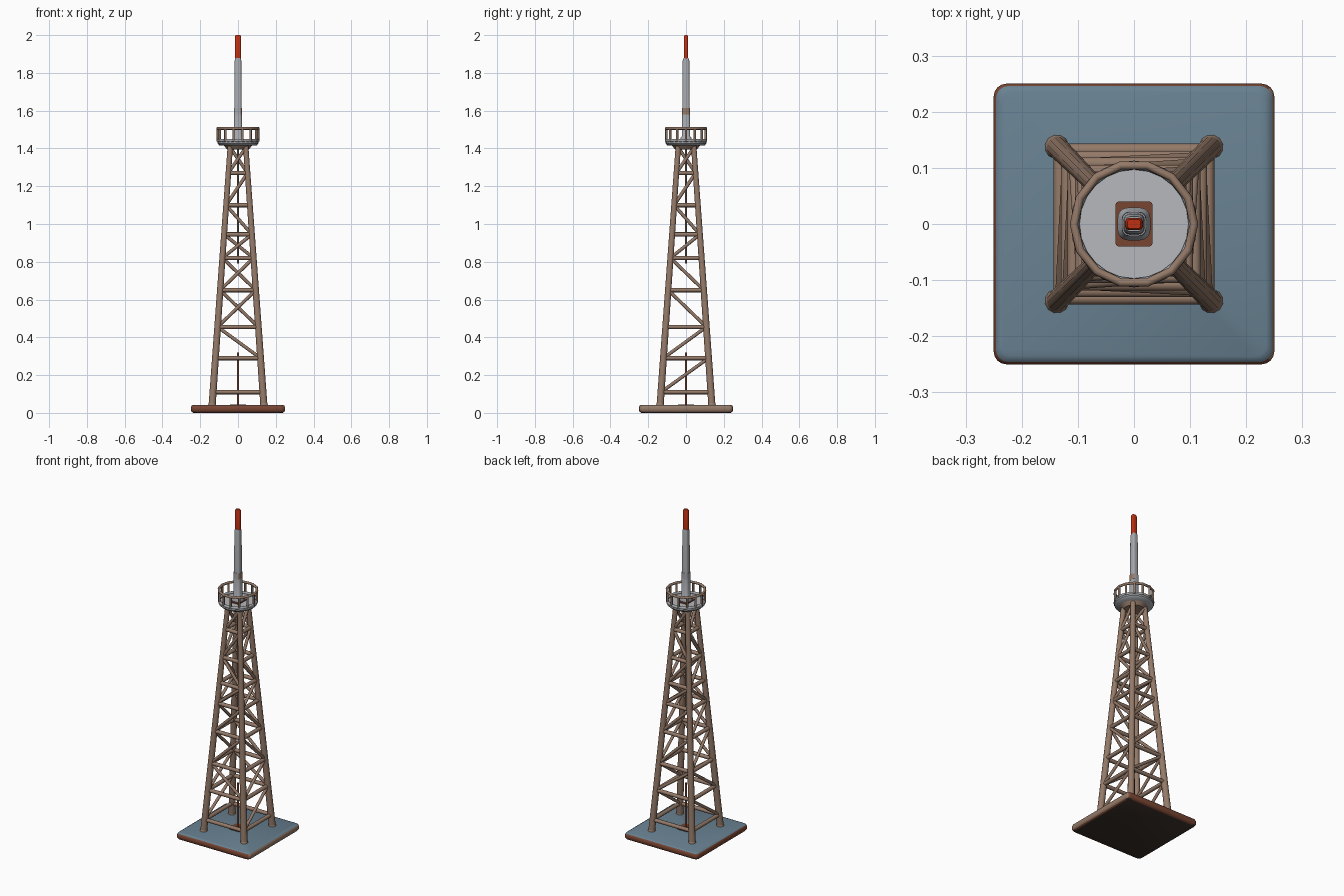
import bpy, bmesh, math
from mathutils import Vector

if "Cube" in bpy.data.objects:
    bpy.data.objects.remove(bpy.data.objects["Cube"])


def mat(name, r, g, b):
    m = bpy.data.materials.new(name)
    m.diffuse_color = (r, g, b, 1)
    m.use_nodes = True
    m.node_tree.nodes["Principled BSDF"].inputs["Base Color"].default_value = m.diffuse_color
    return m


BROWN = mat("weathered_brown", 0.30, 0.195, 0.14)
BLUE = mat("slate_blue", 0.14, 0.22, 0.285)
GREY = mat("light_grey", 0.37, 0.385, 0.41)
PALE = mat("pale_grey", 0.47, 0.48, 0.51)
RUST = mat("rust", 0.19, 0.06, 0.032)
DARK = mat("dark_brown", 0.045, 0.031, 0.023)
RED = mat("signal_red", 0.52, 0.03, 0.006)


def make(name, bm, *mats):
    me = bpy.data.meshes.new(name)
    bmesh.ops.recalc_face_normals(bm, faces=bm.faces)
    bm.to_mesh(me)
    bm.free()
    for m in mats:
        me.materials.append(m)
    ob = bpy.data.objects.new(name, me)
    bpy.context.collection.objects.link(ob)
    bpy.ops.object.select_all(action='DESELECT')
    ob.select_set(True)
    bpy.context.view_layer.objects.active = ob
    bpy.ops.object.shade_smooth_by_angle(angle=math.radians(50))
    return ob


def rod(bm, a, b, r0, r1=None, n=10):
    """Round bar between two points."""
    a, b = Vector(a), Vector(b)
    d = b - a
    res = bmesh.ops.create_cone(bm, cap_ends=True, segments=n, radius1=r0,
                                radius2=r0 if r1 is None else r1, depth=d.length)
    q = d.to_track_quat('Z', 'Y')
    for v in res['verts']:
        v.co = q @ v.co + (a + b) / 2


def ring(bm, radius, z, r, n=24, m=8):
    """Torus around the z axis."""
    rows = []
    for i in range(n):
        a = 2 * math.pi * i / n
        rows.append([bm.verts.new(((radius + r * math.cos(t)) * math.cos(a),
                                   (radius + r * math.cos(t)) * math.sin(a),
                                   z + r * math.sin(t)))
                     for t in (2 * math.pi * j / m for j in range(m))])
    for i in range(n):
        for j in range(m):
            k, l = (i + 1) % n, (j + 1) % m
            bm.faces.new((rows[i][j], rows[k][j], rows[k][l], rows[i][l]))


def loft(bm, sections, corner=0.4, n=4):
    """Rounded-rectangle tube through (z, half_x, half_y) sections."""
    loops = []
    for z, hx, hy in sections:
        r = corner * min(hx, hy)
        loop = []
        for q, (sx, sy) in enumerate(((1, 1), (-1, 1), (-1, -1), (1, -1))):
            for i in range(n + 1):
                a = math.pi / 2 * (q + i / n)
                loop.append(bm.verts.new((sx * (hx - r) + r * math.cos(a),
                                          sy * (hy - r) + r * math.sin(a), z)))
        loops.append(loop)
    c = len(loops[0])
    for p, q in zip(loops, loops[1:]):
        for i in range(c):
            j = (i + 1) % c
            bm.faces.new((p[i], p[j], q[j], q[i]))
    bm.faces.new(loops[0])
    bm.faces.new(loops[-1])


# Base plate: blue top, dark underside, brown right edge, rusty other edges
bm = bmesh.new()
loft(bm, [(0, .236, .236), (.005, .245, .245), (.014, .25, .25), (.028, .25, .25),
          (.038, .246, .246), (.043, .236, .236)], corner=0.09)
bmesh.ops.recalc_face_normals(bm, faces=bm.faces)
for f in bm.faces:
    nn = f.normal
    if nn.z > 0.6:
        f.material_index = 0
    elif nn.z < -0.9:
        f.material_index = 3
    elif nn.x > 0.6:
        f.material_index = 1
    else:
        f.material_index = 2
make("base_plate", bm, BLUE, BROWN, RUST, DARK)

# Tower legs with small feet
SIGNS = [(-1, -1), (1, -1), (1, 1), (-1, 1)]


def corner(k, z):
    h = 0.137 + (0.041 - 0.137) * (z - 0.04) / 1.37
    return Vector((SIGNS[k % 4][0] * h, SIGNS[k % 4][1] * h, z))


bm = bmesh.new()
for k in range(4):
    rod(bm, corner(k, .035), corner(k, 1.425), .0195, .0145, 12)
    rod(bm, corner(k, .038), corner(k, .052), .023, .019, 12)
make("tower_legs", bm, BROWN)

# Horizontal girts at every level
LEVELS = [.11, .29, .455, .65, .82, .945, 1.10, 1.27, 1.405]
bm = bmesh.new()
for z in LEVELS:
    for k in range(4):
        rod(bm, corner(k, z), corner(k + 1, z), .0115)
make("horizontal_girts", bm, BROWN)

# Diagonal braces per face (r rises to the right seen from outside, f falls)
PATTERN = [".frrrfrr", "rrffrfrr", ".rrrrrfr", "ffrrfrfr"]
bm = bmesh.new()
for k, word in enumerate(PATTERN):
    for i, ch in enumerate(word):
        lo, hi = LEVELS[i], LEVELS[i + 1]
        if ch == 'r':
            rod(bm, corner(k, lo), corner(k + 1, hi), .009)
        elif ch == 'f':
            rod(bm, corner(k + 1, lo), corner(k, hi), .009)
make("diagonal_braces", bm, BROWN)

# Loose central pipes and floor hatch
bm = bmesh.new()
rod(bm, (0, 0, .04), (0, 0, .32), .006)
make("lower_center_pipe", bm, RUST)
bm = bmesh.new()
rod(bm, (0, 0, .79), (0, 0, 1.42), .005)
make("upper_center_pipe", bm, BROWN)
bm = bmesh.new()
loft(bm, [(.040, .043, .043), (.0455, .042, .042)])
make("floor_hatch", bm, RUST)

# Round platform with support collar
bm = bmesh.new()
rod(bm, (0, 0, 1.415), (0, 0, 1.426), .098, .108, 32)
rod(bm, (0, 0, 1.426), (0, 0, 1.437), .108, .108, 32)
bm.normal_update()
for f in bm.faces:
    f.material_index = 1 if f.normal.z > 0.9 else 0
ring(bm, .105, 1.442, .008)
make("platform", bm, GREY, PALE)
bm = bmesh.new()
rod(bm, (0, 0, 1.395), (0, 0, 1.416), .058, .075, 16)
make("platform_collar", bm, BROWN)

# Guard rail
bm = bmesh.new()
ring(bm, .107, 1.506, .0075, 14)
for i in range(14):
    a = 2 * math.pi * i / 14
    x, y = .107 * math.cos(a), .107 * math.sin(a)
    rod(bm, (x, y, 1.437), (x, y, 1.508), .0065, n=8)
make("guard_rail", bm, BROWN)

# Mast: rusty foot plate, grey shaft, side patch, red tip
bm = bmesh.new()
loft(bm, [(1.436, .033, .04), (1.442, .033, .04)], .2)
make("mast_foot_plate", bm, RUST)
bm = bmesh.new()
loft(bm, [(1.436, .029, .029), (1.455, .029, .029), (1.465, .022, .022),
          (1.60, .021, .021), (1.61, .0195, .0195), (1.865, .0175, .0175),
          (1.88, .015, .013)], .6)
make("mast_shaft", bm, GREY)
bm = bmesh.new()
loft(bm, [(1.58, .0218, .0218), (1.615, .0212, .0212)], .6)
bmesh.ops.recalc_face_normals(bm, faces=bm.faces)
for f in bm.faces:
    f.material_index = 1 if f.normal.x > 0.3 else 0
make("mast_band", bm, GREY, BROWN)
bm = bmesh.new()
loft(bm, [(1.875, .016, .011), (1.993, .0155, .0105), (2.0, .012, .008)], .7)
make("mast_tip", bm, RED)
